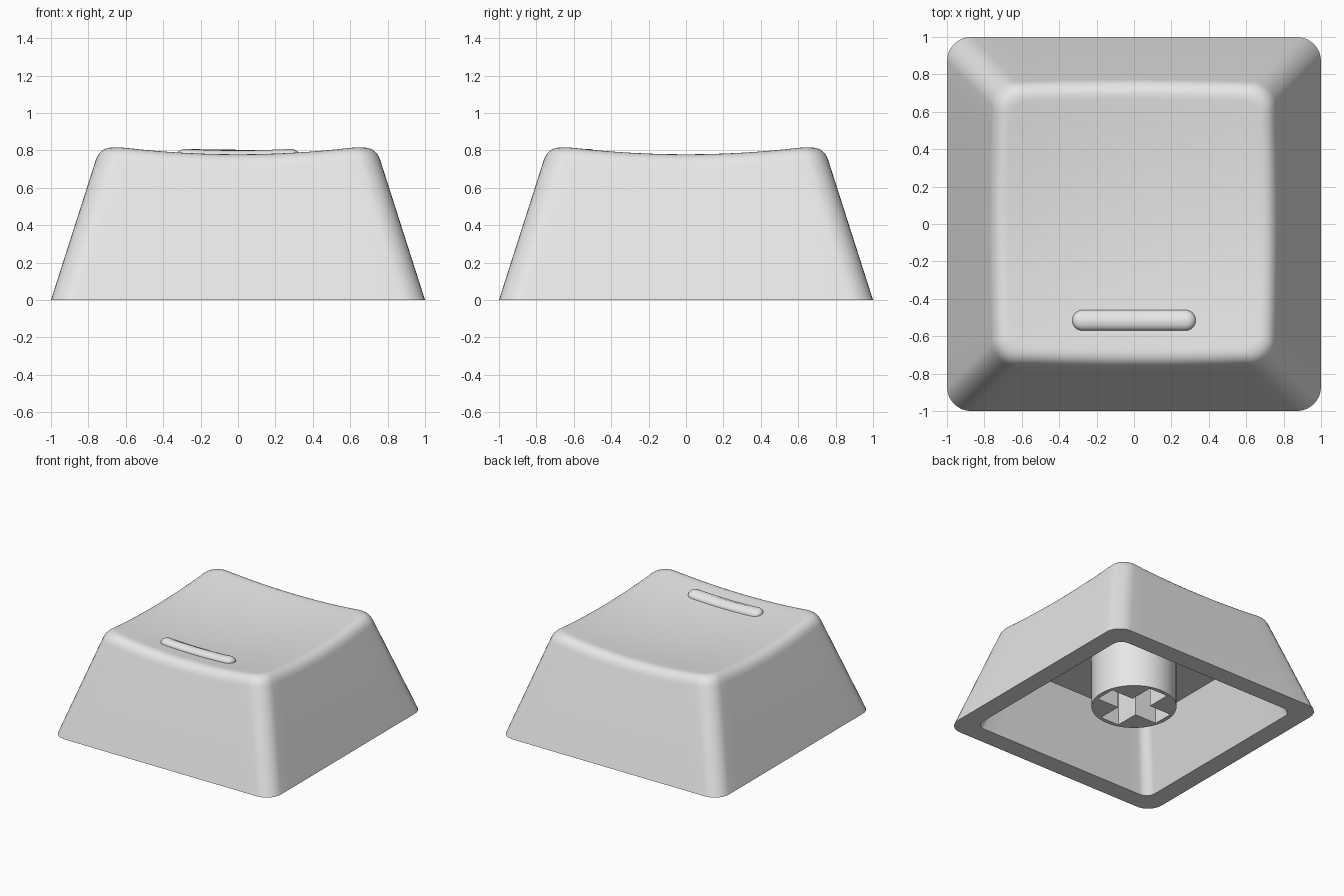
import bpy, bmesh, math
from mathutils import Vector

if "Cube" in bpy.data.objects:
    bpy.data.objects.remove(bpy.data.objects["Cube"])

SLOPE, RADIUS, FILLET = 0.32, 0.13, 0.08

grey = bpy.data.materials.new("light_grey")
grey.diffuse_color = (0.8, 0.8, 0.8, 1)
grey.use_nodes = True
grey.node_tree.nodes["Principled BSDF"].inputs["Base Color"].default_value = grey.diffuse_color


def dish(x, y):
    """Height of the scooped top."""
    return 0.733 + 0.1 * (x * x + y * y)


def outline(hx, hy, r, side=12, corner=8):
    """Rounded rectangle with subdivided straight sides."""
    pts = []
    for k, (sx, sy) in enumerate([(1, 1), (-1, 1), (-1, -1), (1, -1)]):
        arc = []
        for i in range(corner + 1):
            a = math.pi / 2 * (k + i / corner)
            arc.append(Vector((sx * (hx - r) + r * math.cos(a),
                               sy * (hy - r) + r * math.sin(a), 0)))
        nx, ny = [(-1, 1), (-1, -1), (1, -1), (1, 1)][k]
        a = math.pi / 2 * (k + 1)
        end = Vector((nx * (hx - r) + r * math.cos(a),
                      ny * (hy - r) + r * math.sin(a), 0))
        pts += arc + [arc[-1].lerp(end, i / side) for i in range(1, side)]
    return pts


def level(h, r, z):
    return [Vector((p.x, p.y, z)) for p in outline(h, h, r)]


def finish(obj, angle=30):
    bpy.ops.object.select_all(action='DESELECT')
    obj.select_set(True)
    bpy.context.view_layer.objects.active = obj
    bpy.ops.object.shade_smooth_by_angle(angle=math.radians(angle))


def loft(name, rings, start=None, end=None):
    """Skin rings of equal length; close ends with a fan or a single face."""
    bm = bmesh.new()
    loops = [[bm.verts.new(p) for p in ring] for ring in rings]
    n = len(loops[0])
    for a, b in zip(loops, loops[1:]):
        for i in range(n):
            j = (i + 1) % n
            bm.faces.new((a[i], a[j], b[j], b[i]))
    for loop, tip in ((loops[0], start), (loops[-1], end)):
        if tip is None:
            bm.faces.new(loop)
        else:
            c = bm.verts.new(tip)
            for i in range(n):
                bm.faces.new((loop[i], loop[(i + 1) % n], c))
    bmesh.ops.recalc_face_normals(bm, faces=bm.faces)
    mesh = bpy.data.meshes.new(name)
    bm.to_mesh(mesh)
    bm.free()
    obj = bpy.data.objects.new(name, mesh)
    bpy.context.collection.objects.link(obj)
    mesh.materials.append(grey)
    finish(obj)
    return obj


# Hollow cap: ceiling, inner wall, bottom rim, outer wall, rounded lip, scooped top
CEIL = 0.53
wall, tip, top = [], [], []
for i in range(len(outline(1, 1, RADIUS))):
    z = 0.8
    for _ in range(6):
        h = 1 - SLOPE * z
        p = outline(h, h, RADIUS)[i]
        z = dish(p.x, p.y)
    tip.append(Vector((p.x, p.y, z)))
    zl = z - FILLET
    q = outline(1 - SLOPE * zl, 1 - SLOPE * zl, RADIUS)[i]
    wall.append(Vector((q.x, q.y, zl)))
    s = outline(h - FILLET, h - FILLET, RADIUS - FILLET + 0.02)[i]
    top.append(Vector((s.x, s.y, dish(s.x, s.y))))

rings = [level(0.845 - SLOPE * CEIL, 0.08, CEIL), level(0.845, 0.08, 0),
         level(1, RADIUS, 0)]
for k in range(9):
    t = k / 8
    rings.append([a * (1 - t) ** 2 + b * 2 * t * (1 - t) + c * t * t
                  for a, b, c in zip(wall, tip, top)])
for k in range(1, 10):
    f = 1 - k / 10
    rings.append([Vector((p.x * f, p.y * f, dish(p.x * f, p.y * f))) for p in top])
loft("cap_shell", rings, Vector((0, 0, CEIL)), Vector((0, 0, dish(0, 0))))

# Raised locating bar that follows the scoop
BAR_Y, HW, RISE = -0.515, 0.055, 0.04
bar = []
for inset, up in [(0, -0.02)] + [
        (0.054 * (1 - math.cos(a)), RISE * math.sin(a))
        for a in (math.pi / 2 * k / 8 for k in range(9))]:
    ring = outline(0.33 - inset, HW - inset, HW - inset - 0.0002)
    bar.append([Vector((p.x, p.y + BAR_Y, dish(p.x, p.y + BAR_Y) + up))
                for p in ring])
loft("locating_bar", bar)

# Round stem under the cap
Z0, Z1 = 0.105, 0.56
bpy.ops.mesh.primitive_cylinder_add(vertices=64, radius=0.32, depth=Z1 - Z0,
                                    location=(0, 0, (Z0 + Z1) / 2))
stem = bpy.context.object
stem.name = "stem"
stem.data.materials.append(grey)

# Cross-shaped socket cut into the stem
L, W = 0.285, 0.085
cross = [(L, -W), (L, W), (W, W), (W, L), (-W, L), (-W, W),
         (-L, W), (-L, -W), (-W, -W), (-W, -L), (W, -L), (W, -W)]
cutter = loft("socket_cutter",
              [[Vector((x, y, z)) for x, y in cross] for z in (0.0, 0.48)])
cutter.hide_render = True
cut = stem.modifiers.new("socket", 'BOOLEAN')
cut.operation, cut.solver, cut.object = 'DIFFERENCE', 'EXACT', cutter
bpy.context.view_layer.objects.active = stem
bpy.ops.object.modifier_apply(modifier="socket")
bpy.data.objects.remove(cutter)
finish(stem)
